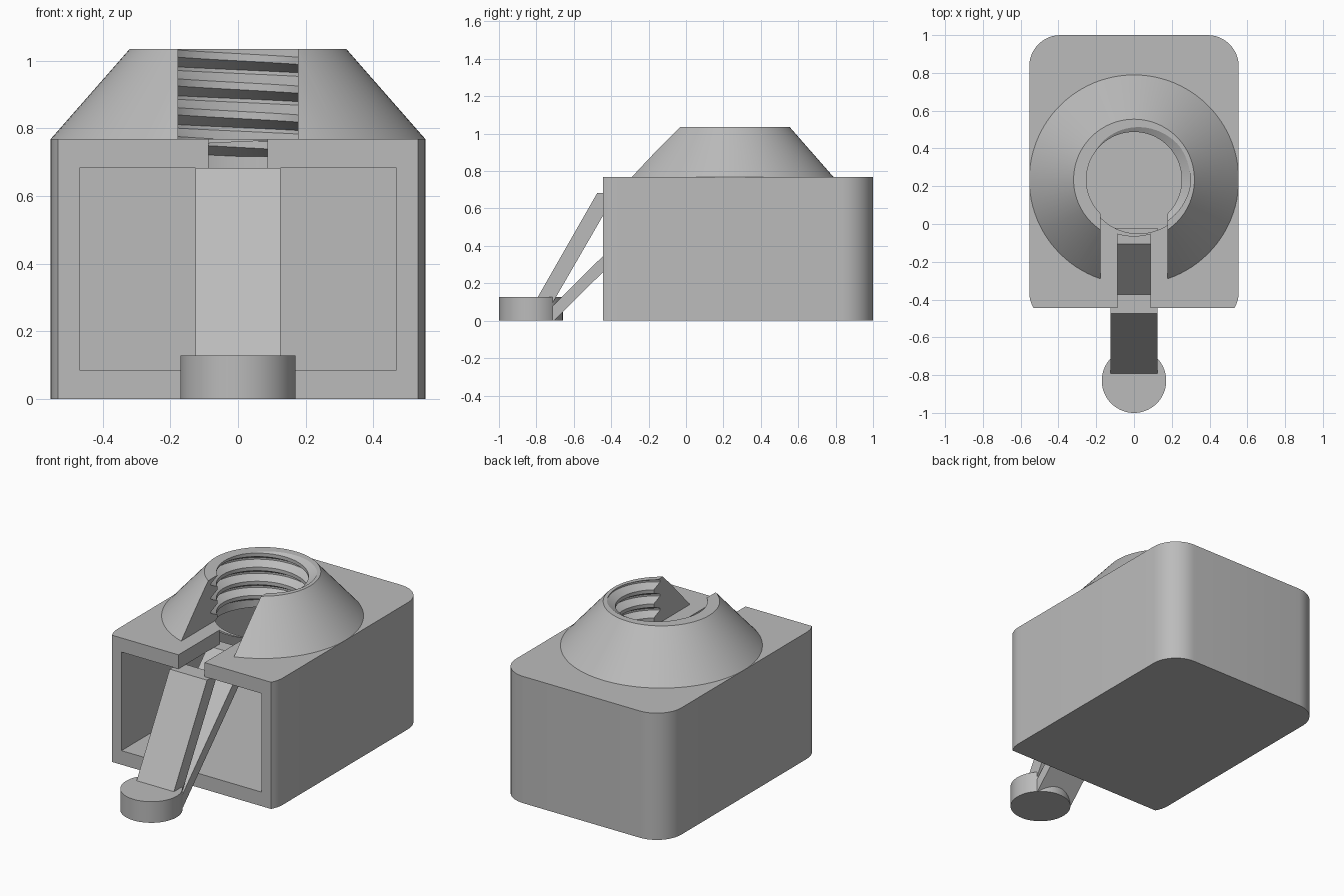
import bpy, bmesh, math
from mathutils import Vector

if "Cube" in bpy.data.objects:
    bpy.data.objects.remove(bpy.data.objects["Cube"], do_unlink=True)

MM = 2 / 46.9            # one design unit
HOLE_Y = 0.235           # axis of the threaded hole
TOP, ROOF, PEAK = 18 * MM, 16 * MM, 1.035
FRONT, BACK = -0.445, 1.0
PITCH = 2 * MM
MAJOR, MINOR = 7 * MM, 5.92 * MM

grey = bpy.data.materials.new("plain grey")
grey.use_nodes = True
grey.diffuse_color = (0.5, 0.5, 0.5, 1)
grey.node_tree.nodes["Principled BSDF"].inputs["Base Color"].default_value = (0.5, 0.5, 0.5, 1)


def finish(name, bm):
    bmesh.ops.recalc_face_normals(bm, faces=bm.faces[:])
    mesh = bpy.data.meshes.new(name)
    bm.to_mesh(mesh)
    bm.free()
    mesh.materials.append(grey)
    ob = bpy.data.objects.new(name, mesh)
    bpy.context.collection.objects.link(ob)
    return ob


def extrude(name, points, direction):
    """Solid made by pushing a flat outline along a direction."""
    bm = bmesh.new()
    face = bm.faces.new([bm.verts.new(p) for p in points])
    new = bmesh.ops.extrude_face_region(bm, geom=[face])["geom"]
    bmesh.ops.translate(bm, vec=direction, verts=[v for v in new if isinstance(v, bmesh.types.BMVert)])
    return finish(name, bm)


def box(name, x, y0, y1, z0, z1):
    return extrude(name, [(-x, y0, z0), (x, y0, z0), (x, y1, z0), (-x, y1, z0)], (0, 0, z1 - z0))


def cone(name, r0, r1, y, z0, z1, segments=96):
    bm = bmesh.new()
    bmesh.ops.create_cone(bm, cap_ends=True, segments=segments, radius1=r0, radius2=r1, depth=z1 - z0)
    bmesh.ops.translate(bm, vec=(0, y, (z0 + z1) / 2), verts=bm.verts[:])
    return finish(name, bm)


def boolean(ob, tools, operation="DIFFERENCE"):
    bpy.context.view_layer.objects.active = ob
    for tool in tools:
        tool.hide_render = True
        mod = ob.modifiers.new("cut", "BOOLEAN")
        mod.operation, mod.solver, mod.object = operation, "EXACT", tool
        bpy.ops.object.modifier_apply(modifier=mod.name)


def smooth(ob):
    bpy.ops.object.select_all(action="DESELECT")
    ob.select_set(True)
    bpy.context.view_layer.objects.active = ob
    bpy.ops.object.shade_smooth_by_angle(angle=math.radians(25))


# Housing: rounded at the back, corners sliced off by the flat front
W, R = 13 * MM, 0.165
half = []
for i in range(5):
    a = math.radians(-30 + 7.5 * i)
    half.append((W - R + R * math.cos(a), FRONT + R / 2 + R * math.sin(a), 0))
for i in range(13):
    a = math.radians(7.5 * i)
    half.append((W - R + R * math.cos(a), BACK - R + R * math.sin(a), 0))
outline = half + [(-x, y, z) for x, y, z in reversed(half)]
housing = extrude("housing", outline, (0, 0, TOP))

# Cutters
cavity = box("cavity_cutter", 11 * MM, -0.6, BACK - 2 * MM, 2 * MM, ROOF)
roof_slot = box("roof_slot_cutter", 0.0875, -0.6, HOLE_Y, 0.6, 0.9)
collar_slot = box("collar_slot_cutter", 0.177, -0.6, HOLE_Y, 0.6, 1.2)
bore = cone("bore_cutter", MAJOR, MAJOR, HOLE_Y, 0.5, 1.2)
boolean(housing, [cavity, bore, roof_slot])

# Conical collar with an open front
collar = cone("collar", W, 7.5 * MM, HOLE_Y, TOP, PEAK)
boolean(collar, [bore, collar_slot])

# Internal thread: a trapezoid swept up a helix, trimmed flat at both ends
bm = bmesh.new()
STEPS, TURNS = 72, 5
section = [(MAJOR + 0.003, 0), (MAJOR, 0), (MINOR, 0.3125), (MINOR, 0.5625), (MAJOR, 0.875), (MAJOR + 0.003, 0.875)]
rings = []
for i in range(STEPS * TURNS + 1):
    a = 2 * math.pi * i / STEPS
    z = 0.717 + PITCH * (i / STEPS - 0.25)
    rings.append([bm.verts.new((r * math.cos(a), HOLE_Y + r * math.sin(a), z + h * PITCH)) for r, h in section])
n = len(section)
for lo, hi in zip(rings, rings[1:]):
    for k in range(n):
        bm.faces.new((lo[k], lo[(k + 1) % n], hi[(k + 1) % n], hi[k]))
bm.faces.new(rings[0])
bm.faces.new(rings[-1])
for z, up in ((PEAK, 1), (0.716, -1)):
    cut = bmesh.ops.bisect_plane(bm, geom=bm.verts[:] + bm.edges[:] + bm.faces[:],
                                 plane_co=(0, 0, z), plane_no=(0, 0, up), clear_outer=True)
    edges = [e for e in cut["geom_cut"] if isinstance(e, bmesh.types.BMEdge)]
    bmesh.ops.triangle_fill(bm, edges=edges, use_beauty=True)
thread = finish("thread", bm)
thread_slot = box("thread_slot_cutter", 0.177, -0.6, HOLE_Y, TOP, 1.2)
boolean(thread, [thread_slot])

# Lever: a round foot carried by two slanted struts under the roof
foot = cone("foot", 4 * MM, 4 * MM, -1 + 4 * MM, 0, 3 * MM, 64)
S = 0.125
struts = (("front_strut", [(-0.865, 0), (-0.768, 0), (-0.374, ROOF), (-0.475, ROOF)]),
          ("rear_strut", [(-0.79, 0), (-0.705, 0), (-0.02, ROOF), (-0.107, ROOF)]))
for name, side in struts:
    extrude(name, [(-S, y, z) for y, z in side], Vector((2 * S, 0, 0)))

for cutter in (cavity, roof_slot, collar_slot, bore, thread_slot):
    bpy.data.objects.remove(cutter, do_unlink=True)
for part in (housing, collar, thread, foot):
    smooth(part)
